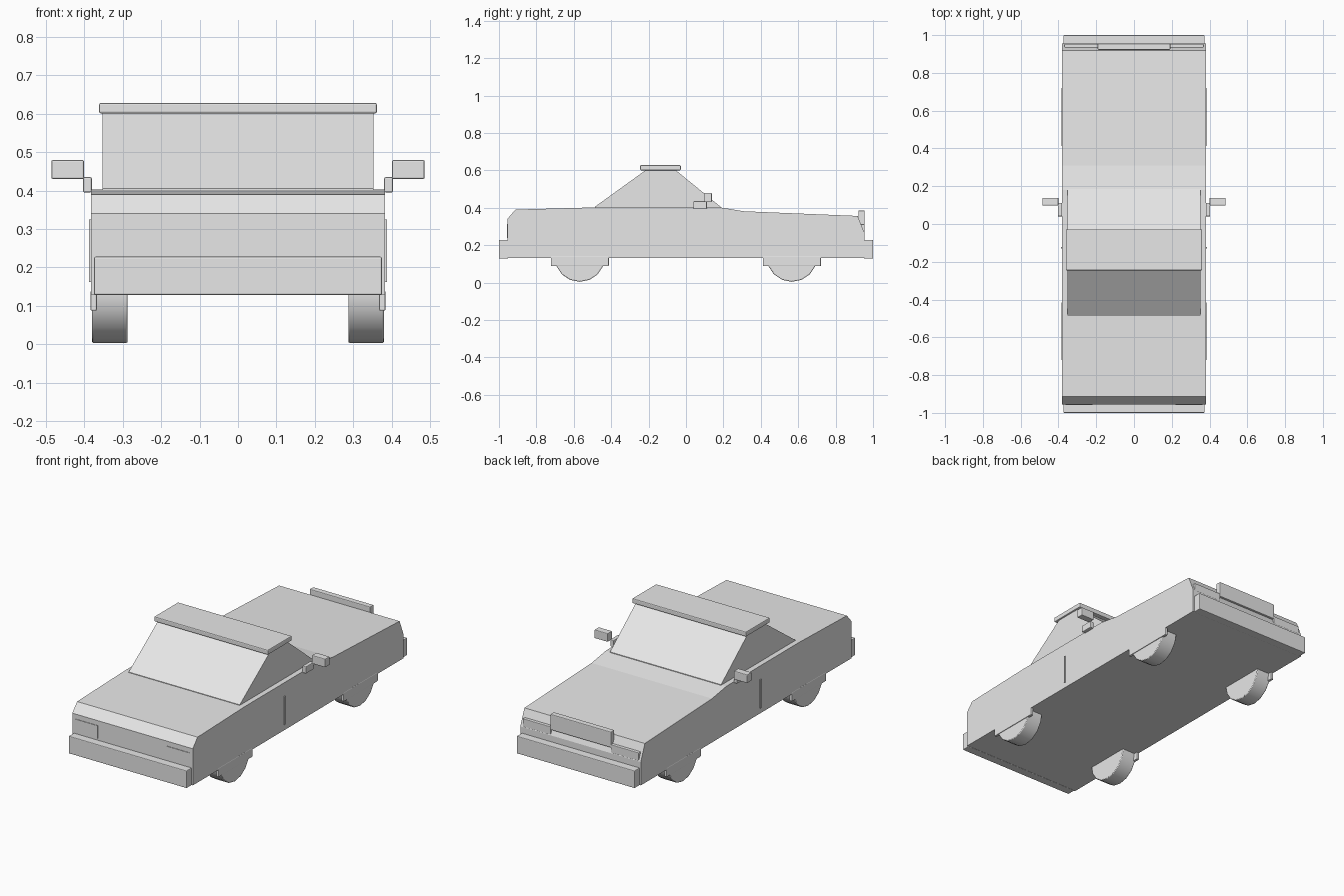
import bpy, bmesh, math
from mathutils import Matrix

if "Cube" in bpy.data.objects:
    bpy.data.objects.remove(bpy.data.objects["Cube"], do_unlink=True)

grey = bpy.data.materials.new("light_grey")
grey.use_nodes = True
grey.diffuse_color = (0.8, 0.8, 0.8, 1)
grey.node_tree.nodes["Principled BSDF"].inputs["Base Color"].default_value = (0.8, 0.8, 0.8, 1)


def finish(name, bm, bevel=0.0, smooth=False):
    bmesh.ops.recalc_face_normals(bm, faces=bm.faces)
    mesh = bpy.data.meshes.new(name)
    bm.to_mesh(mesh)
    bm.free()
    mesh.materials.append(grey)
    obj = bpy.data.objects.new(name, mesh)
    bpy.context.collection.objects.link(obj)
    if bevel:
        mod = obj.modifiers.new("soft_edges", "BEVEL")
        mod.width = bevel
        mod.segments = 2
    if smooth:
        bpy.ops.object.select_all(action="DESELECT")
        obj.select_set(True)
        bpy.context.view_layer.objects.active = obj
        bpy.ops.object.shade_smooth_by_angle(angle=math.radians(30))
    return obj


def box(name, x, y, z, bevel=0.0):
    """Box from (min, max) ranges."""
    bm = bmesh.new()
    bmesh.ops.create_cube(bm, size=1)
    for v in bm.verts:
        for i, (lo, hi) in enumerate((x, y, z)):
            v.co[i] = lo if v.co[i] < 0 else hi
    return finish(name, bm, bevel)


def extrude_profile(name, profile, half_width):
    """Side profile of (y, z) points, extruded across the car."""
    bm = bmesh.new()
    face = bm.faces.new([bm.verts.new((-half_width, y, z)) for y, z in profile])
    ext = bmesh.ops.extrude_face_region(bm, geom=[face])
    for v in ext["geom"]:
        if isinstance(v, bmesh.types.BMVert):
            v.co.x = half_width
    return finish(name, bm)


def wheel(name, x, y, z, radius, width):
    bm = bmesh.new()
    bmesh.ops.create_cone(bm, cap_ends=True, segments=16, radius1=radius, radius2=radius, depth=width,
                          matrix=Matrix.Translation((x, y, z)) @ Matrix.Rotation(math.pi / 2, 4, "Y"))
    return finish(name, bm, 0.004, smooth=True)


def side_range(side, lo, hi):
    return tuple(sorted((side * lo, side * hi)))


# Body and cabin
extrude_profile("body", [(-0.955, 0.13), (-0.955, 0.34), (-0.912, 0.39), (-0.48, 0.402), (0.18, 0.402),
                         (0.31, 0.381), (0.918, 0.356), (0.955, 0.264), (0.955, 0.13)], 0.382)
extrude_profile("cabin", [(-0.487, 0.395), (-0.487, 0.405), (-0.21, 0.605), (-0.06, 0.605),
                          (0.185, 0.405), (0.185, 0.395)], 0.352)
box("roof", (-0.361, 0.361), (-0.245, -0.028), (0.6, 0.628), 0.005)

# Bumpers and grille
box("rear_bumper", (-0.374, 0.374), (-1, -0.95), (0.128, 0.228), 0.004)
box("front_bumper", (-0.374, 0.374), (0.95, 1), (0.128, 0.228), 0.004)
box("grille", (-0.192, 0.192), (0.922, 0.955), (0.295, 0.385), 0.004)

# Parts on both sides
for side, label in ((1, "left"), (-1, "right")):
    box(label + "_headlight", side_range(side, 0.19, 0.368), (0.915, 0.954), (0.265, 0.312), 0.003)
    box(label + "_tail_light", side_range(side, 0.22, 0.362), (-0.958, -0.95), (0.237, 0.312))
    box(label + "_door_seam", side_range(side, 0.378, 0.387), (-0.131, -0.121), (0.162, 0.325))
    box(label + "_mirror_arm", side_range(side, 0.38, 0.403), (0.04, 0.112), (0.395, 0.435), 0.004)
    box(label + "_mirror", side_range(side, 0.4, 0.485), (0.098, 0.138), (0.43, 0.479), 0.004)
    for y, end in ((-0.568, "rear"), (0.566, "front")):
        wheel(f"{end}_{label}_wheel", side * 0.333, y, 0.139, 0.135, 0.093)
        box(f"{end}_{label}_arch", side_range(side, 0.367, 0.383), (y - 0.155, y + 0.155), (0.088, 0.14), 0.003)
